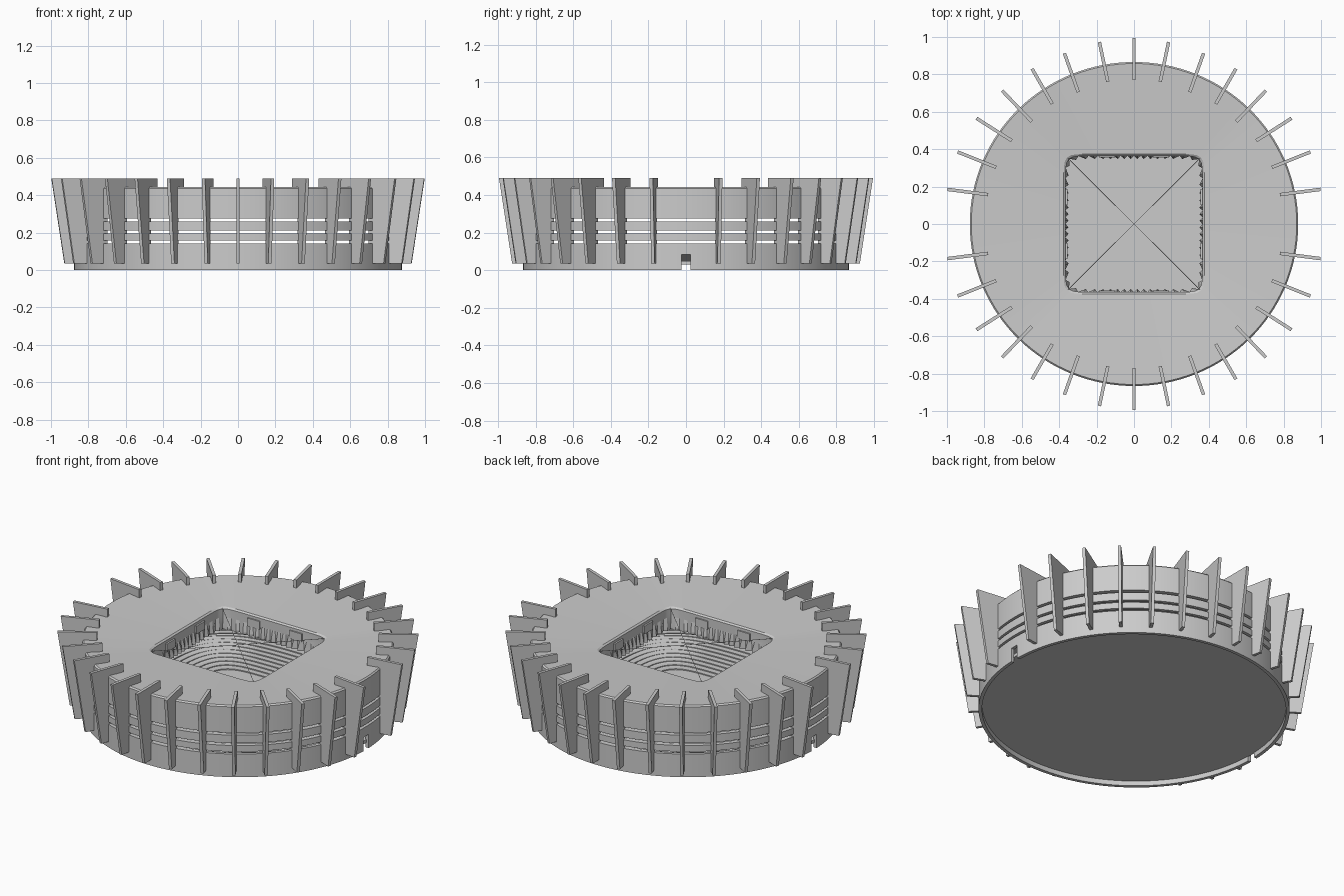
import bpy, bmesh, math
from mathutils import Vector

if "Cube" in bpy.data.objects:
    bpy.data.objects.remove(bpy.data.objects["Cube"])

SEG = 128


def new_object(name, bm, smooth=True):
    bmesh.ops.recalc_face_normals(bm, faces=bm.faces)
    me = bpy.data.meshes.new(name)
    bm.to_mesh(me)
    bm.free()
    ob = bpy.data.objects.new(name, me)
    bpy.context.collection.objects.link(ob)
    if smooth:
        bpy.context.view_layer.objects.active = ob
        ob.select_set(True)
        bpy.ops.object.shade_smooth_by_angle(angle=math.radians(25))
        ob.select_set(False)
    return ob


def loop_points(rx, ry, n, z, zig=0.0):
    """Superellipse loop (n=2 ellipse, large n rounded square), optional zigzag."""
    pts = []
    for i in range(SEG):
        t = 2 * math.pi * i / SEG
        c, s = math.cos(t), math.sin(t)
        k = (abs(c / rx) ** n + abs(s / ry) ** n) ** (-1 / n)
        k *= 1 - (zig if i % 2 else 0)
        pts.append((k * c, k * s, z))
    return pts


def loft(name, loops, closed=True, caps=False):
    bm = bmesh.new()
    rows = [[bm.verts.new(p) for p in loop_points(*lp)] for lp in loops]
    for j in range(len(rows) if closed else len(rows) - 1):
        a, b = rows[j], rows[(j + 1) % len(rows)]
        for i in range(SEG):
            k = (i + 1) % SEG
            bm.faces.new((a[i], a[k], b[k], b[i]))
    if caps:
        bm.faces.new(rows[0])
        bm.faces.new(rows[-1])
    return new_object(name, bm)


def box(name, loc, size):
    bm = bmesh.new()
    bmesh.ops.create_cube(bm, size=1)
    for v in bm.verts:
        v.co = Vector([v.co[i] * size[i] + loc[i] for i in range(3)])
    return new_object(name, bm, False)


def wall(inset, z):
    return (0.878 - inset, 0.866 - inset, 2, z)


def band(name, z0, z1):
    return loft(name, [wall(0, z0), wall(0, z1), wall(0.02, z1), wall(0.02, z0)])


# Outer wall bands separated by open slots
base = band("base_wall", 0.0, 0.143)
band("middle_wall_band", 0.158, 0.196)
band("upper_wall_band", 0.211, 0.26)

# Tunnel entrances on both sides
cutter = box("tunnel_cutter", (0, 0, 0.04), (2.2, 0.05, 0.09))
cutter.hide_render = True
mod = base.modifiers.new("tunnels", 'BOOLEAN')
mod.operation = 'DIFFERENCE'
mod.object = cutter
bpy.context.view_layer.objects.active = base
bpy.ops.object.modifier_apply(modifier=mod.name)
bpy.data.objects.remove(cutter)

# Roof with rounded square opening and toothed lower edge
loft("roof", [
    wall(0, 0.275), wall(0, 0.435), wall(0.008, 0.443),
    (0.376, 0.374, 14, 0.42), (0.366, 0.364, 14, 0.412), (0.366, 0.364, 14, 0.36),
    (0.368, 0.366, 14, 0.30, 0.05), (0.368, 0.366, 14, 0.288, 0.05)])

# Floor and playing field
loft("floor", [wall(0.015, 0.03), wall(0.015, 0.05)], closed=False, caps=True)
box("playing_field", (0, 0, 0.052), (0.62, 0.48, 0.006))


# Stepped seating tiers rising outward
def tier(name, inner, n, z0, z1, steps):
    loops = []
    for i in range(steps):
        f0, f1 = i / steps, (i + 1) / steps
        z = z0 + (z1 - z0) * f1
        for f in (f0, f1):
            loops.append((inner + (0.868 - inner) * f, inner + (0.856 - inner) * f,
                          n + (2 - n) * f, z))
    under = 0.01
    loops.append((0.868, 0.856, 2, z1 - under))
    loops.append((inner, inner, n, z0))
    return loft(name, loops)


tier("lower_stand", 0.37, 5, 0.05, 0.14, 14)
tier("middle_stand", 0.62, 3, 0.16, 0.195, 6)
tier("upper_stand", 0.58, 3, 0.212, 0.259, 8)


# Leaning fins with a hook over the roof edge
def fin(name, inner, outer):
    a, b = Vector(inner), Vector(outer)
    d = (b - a).normalized()
    length = (b - a).length
    side = Vector((-d.y, d.x)) * 0.009
    shelf = 0.85 - a.length
    profile = [(0, 0.49), (length, 0.49), (length - 0.07, 0.035),
               (shelf, 0.035), (shelf, 0.44), (0, 0.44)]
    bm = bmesh.new()
    rows = []
    for s in (1, -1):
        rows.append([bm.verts.new((*(a + d * u + side * s), z)) for u, z in profile])
    bm.faces.new(rows[0])
    bm.faces.new(rows[1][::-1])
    for i in range(len(profile)):
        k = (i + 1) % len(profile)
        bm.faces.new((rows[0][i], rows[1][i], rows[1][k], rows[0][k]))
    new_object(name, bm, False)


fins = [((0, 0.77), (0, 0.995)), ((0.14, 0.76), (0.185, 0.973)),
        ((0.298, 0.705), (0.372, 0.913)), ((0.437, 0.642), (0.545, 0.83)),
        ((0.547, 0.548), (0.705, 0.713)), ((0.653, 0.445), (0.842, 0.565)),
        ((0.737, 0.303), (0.943, 0.385)), ((0.78, 0.157), (0.997, 0.185))]
for i, (p, q) in enumerate(fins):
    for sy in (1, -1):
        for sx in ((1, -1) if q[0] else (1,)):
            fin(f"fin_{i}", (p[0] * sx, p[1] * sy), (q[0] * sx, q[1] * sy))

# Display panels hung on the opening edge
for s in (1, -1):
    for t in (1, -1):
        box("display_panel", (0.145 * t, 0.361 * s, 0.37), (0.085, 0.01, 0.05))
        box("display_panel", (0.361 * s, 0.145 * t, 0.37), (0.01, 0.085, 0.05))

# Diagonal cables across the opening
for s in (1, -1):
    cu = bpy.data.curves.new("roof_cable", 'CURVE')
    cu.dimensions = '3D'
    cu.bevel_depth = 0.0015
    cu.bevel_resolution = 1
    sp = cu.splines.new('POLY')
    sp.points.add(1)
    sp.points[0].co = (-0.357, -0.355 * s, 0.414, 1)
    sp.points[1].co = (0.357, 0.355 * s, 0.414, 1)
    bpy.context.collection.objects.link(bpy.data.objects.new("roof_cable", cu))
